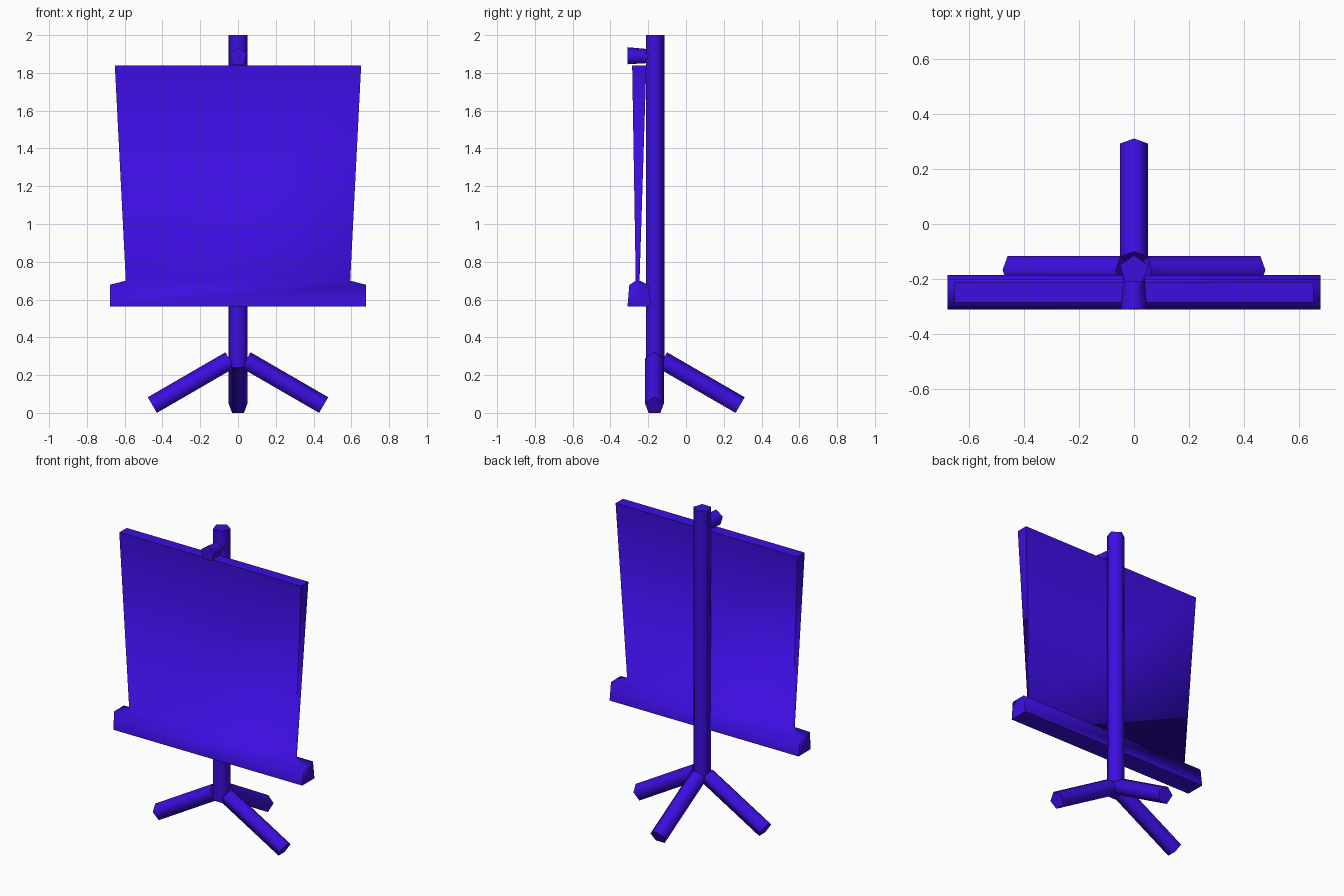
import bpy
import bmesh
import math
from mathutils import Vector

cube = bpy.data.objects.get("Cube")
if cube:
    bpy.data.objects.remove(cube, do_unlink=True)

blue = bpy.data.materials.new("violet blue")
blue.use_nodes = True
color = (0.045, 0.004, 0.74, 1)
blue.diffuse_color = color
blue.node_tree.nodes["Principled BSDF"].inputs["Base Color"].default_value = color


def loft(name, rings):
    """Skin a stack of matching rings and cap both ends."""
    bm = bmesh.new()
    loops = [[bm.verts.new(p) for p in ring] for ring in rings]
    n = len(loops[0])
    for low, high in zip(loops, loops[1:]):
        for i in range(n):
            j = (i + 1) % n
            bm.faces.new((low[i], low[j], high[j], high[i]))
    bm.faces.new(loops[0])
    bm.faces.new(loops[-1])
    bmesh.ops.recalc_face_normals(bm, faces=bm.faces)
    mesh = bpy.data.meshes.new(name)
    bm.to_mesh(mesh)
    bm.free()
    mesh.materials.append(blue)
    obj = bpy.data.objects.new(name, mesh)
    bpy.context.collection.objects.link(obj)
    bpy.ops.object.select_all(action='DESELECT')
    obj.select_set(True)
    bpy.context.view_layer.objects.active = obj
    bpy.ops.object.shade_smooth_by_angle(angle=math.radians(80))
    return obj


def rod(name, start, end, r_start, r_end, corner):
    """Five-sided rod with one corner pointing along the given direction."""
    start, end = Vector(start), Vector(end)
    axis = (end - start).normalized()
    u = Vector(corner)
    u = (u - axis * u.dot(axis)).normalized()
    v = axis.cross(u)
    angles = [math.tau * i / 5 for i in range(5)]
    return loft(name, [[c + r * (math.cos(a) * u + math.sin(a) * v) for a in angles]
                       for c, r in ((start, r_start), (end, r_end))])


def rectangle(z, half_width, front, back):
    return [(-half_width, front, z), (half_width, front, z),
            (half_width, back, z), (-half_width, back, z)]


POST_Y = -0.167

# Upright post with a corner at the back
rod("post", (0, POST_Y, 0.24), (0, POST_Y, 2), 0.054, 0.054, (0, 1, 0))

# Three splayed legs
for name, dx, dy in (("left_leg", 1, 0), ("right_leg", -1, 0), ("back_leg", 0, 1)):
    near, far = 0.04, 0.451
    rod(name, (dx * near, POST_Y + dy * near, 0.275),
        (dx * far, POST_Y + dy * far, 0.037), 0.053, 0.053, (0, 0, 1))

# Tray with the wedge-shaped board rising from it
loft("board_and_tray", [
    rectangle(0.563, 0.678, -0.31, -0.185),
    rectangle(0.678, 0.678, -0.30, -0.20),
    rectangle(0.70, 0.594, -0.266, -0.246),
    rectangle(1.84, 0.652, -0.285, -0.21)])

# Peg holding the board top
rod("top_peg", (0, -0.19, 1.885), (0, -0.31, 1.886), 0.04, 0.05, (0, 0, 1))
